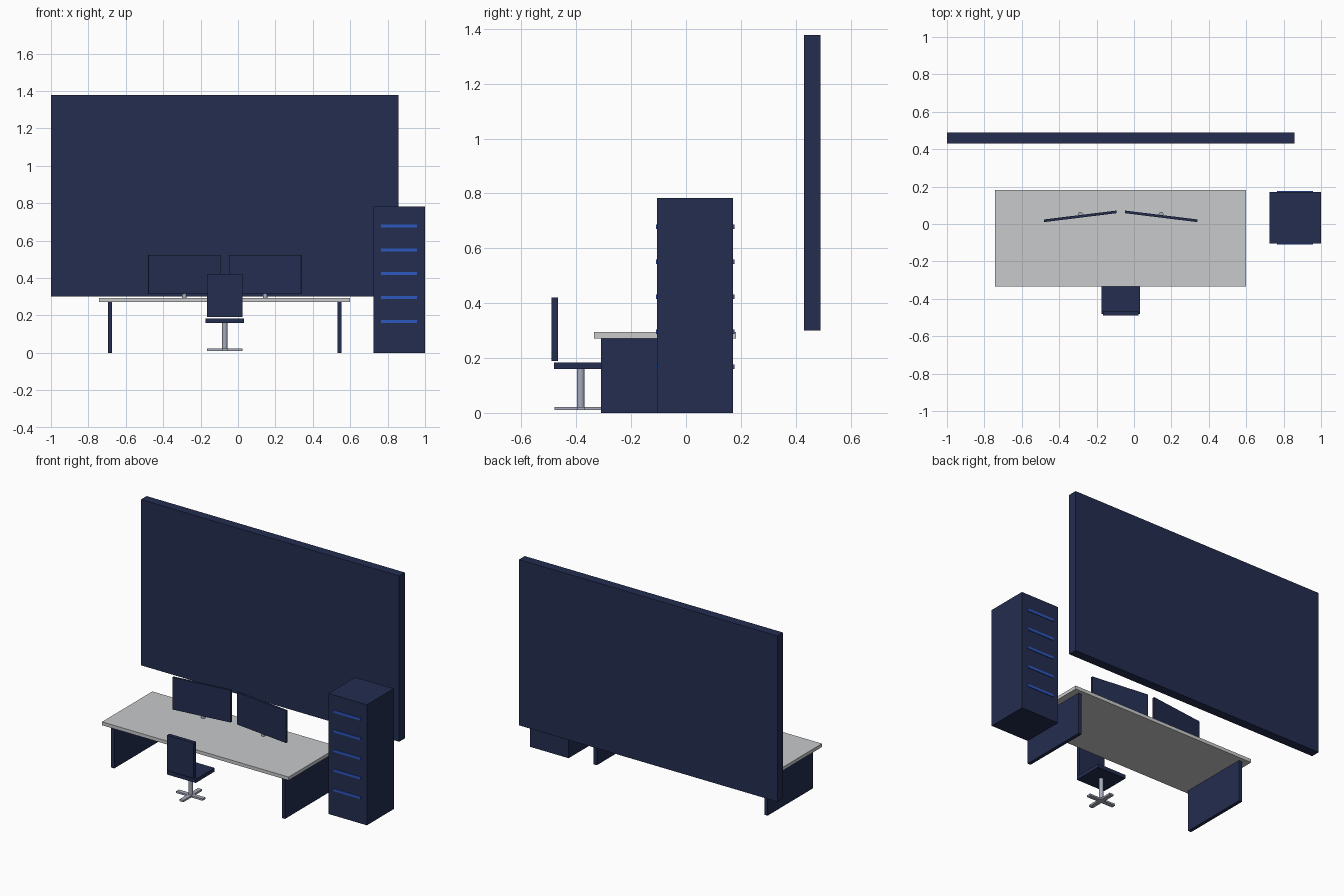
import bpy
import math

cube = bpy.data.objects.get("Cube")
if cube:
    bpy.data.objects.remove(cube, do_unlink=True)


def material(name, rgb):
    mat = bpy.data.materials.new(name)
    mat.use_nodes = True
    colour = (*rgb, 1.0)
    mat.diffuse_color = colour
    mat.node_tree.nodes["Principled BSDF"].inputs["Base Color"].default_value = colour
    return mat


navy = material("navy", (0.017, 0.026, 0.080))
blue = material("handle blue", (0.026, 0.095, 0.53))
grey = material("desk grey", (0.58, 0.585, 0.595))
metal = material("steel", (0.38, 0.41, 0.49))


def finish(name, mat):
    obj = bpy.context.object
    obj.name = name
    obj.data.materials.append(mat)
    return obj


def box(name, mat, x, y, z, turn=0.0):
    """Box from (min, max) ranges, turned about its own vertical axis."""
    centre = [(a + b) / 2 for a, b in (x, y, z)]
    bpy.ops.mesh.primitive_cube_add(size=1, location=centre, rotation=(0, 0, turn))
    obj = finish(name, mat)
    obj.scale = [b - a for a, b in (x, y, z)]
    return obj


def post(name, mat, x, y, radius, z):
    bpy.ops.mesh.primitive_cylinder_add(vertices=24, radius=radius, depth=z[1] - z[0],
                                        location=(x, y, (z[0] + z[1]) / 2))
    obj = finish(name, mat)
    bpy.ops.object.shade_smooth_by_angle()
    return obj


# Wall panel
box("wall_panel", navy, (-1, 0.857), (0.431, 0.49), (0.30, 1.377))

# Desk top and side panels
box("desk_top", grey, (-0.743, 0.598), (-0.335, 0.182), (0.272, 0.294))
for side, x in (("right", -0.695), ("left", 0.532)):
    box(f"desk_{side}_leg", navy, (x, x + 0.022), (-0.309, 0.156), (0, 0.272))

# Two monitors, angled towards the chair
for side, sign in (("right", -1), ("left", 1)):
    x = -0.071 + sign * 0.216
    box(f"{side}_monitor", navy, (x - 0.195, x + 0.195), (0.034, 0.048),
        (0.313, 0.522), -sign * math.radians(7))
    post(f"{side}_monitor_stand", metal, x, 0.053, 0.012, (0.294, 0.35))

# Cabinet with handles on front and back
box("cabinet", navy, (0.724, 1), (-0.105, 0.171), (0, 0.783))
for i in range(5):
    z = 0.168 + i * 0.1275
    for face, y in (("front", -0.110), ("back", 0.170)):
        box(f"cabinet_{face}_handle_{i + 1}", blue, (0.764, 0.957),
            (y, y + 0.006), (z - 0.008, z + 0.008))

# Swivel chair
cx, cy = -0.071, -0.384
box("chair_seat", navy, (cx - 0.104, cx + 0.104), (cy - 0.097, cy + 0.097), (0.16, 0.184))
box("chair_back", navy, (cx - 0.095, cx + 0.095), (-0.49, -0.466), (0.19, 0.421))
post("chair_stem", metal, cx, cy, 0.014, (0.015, 0.16))
for i in range(2):
    box(f"chair_base_arm_{i + 1}", metal, (cx - 0.095, cx + 0.095),
        (cy - 0.014, cy + 0.014), (0.01, 0.022), i * math.pi / 2)
